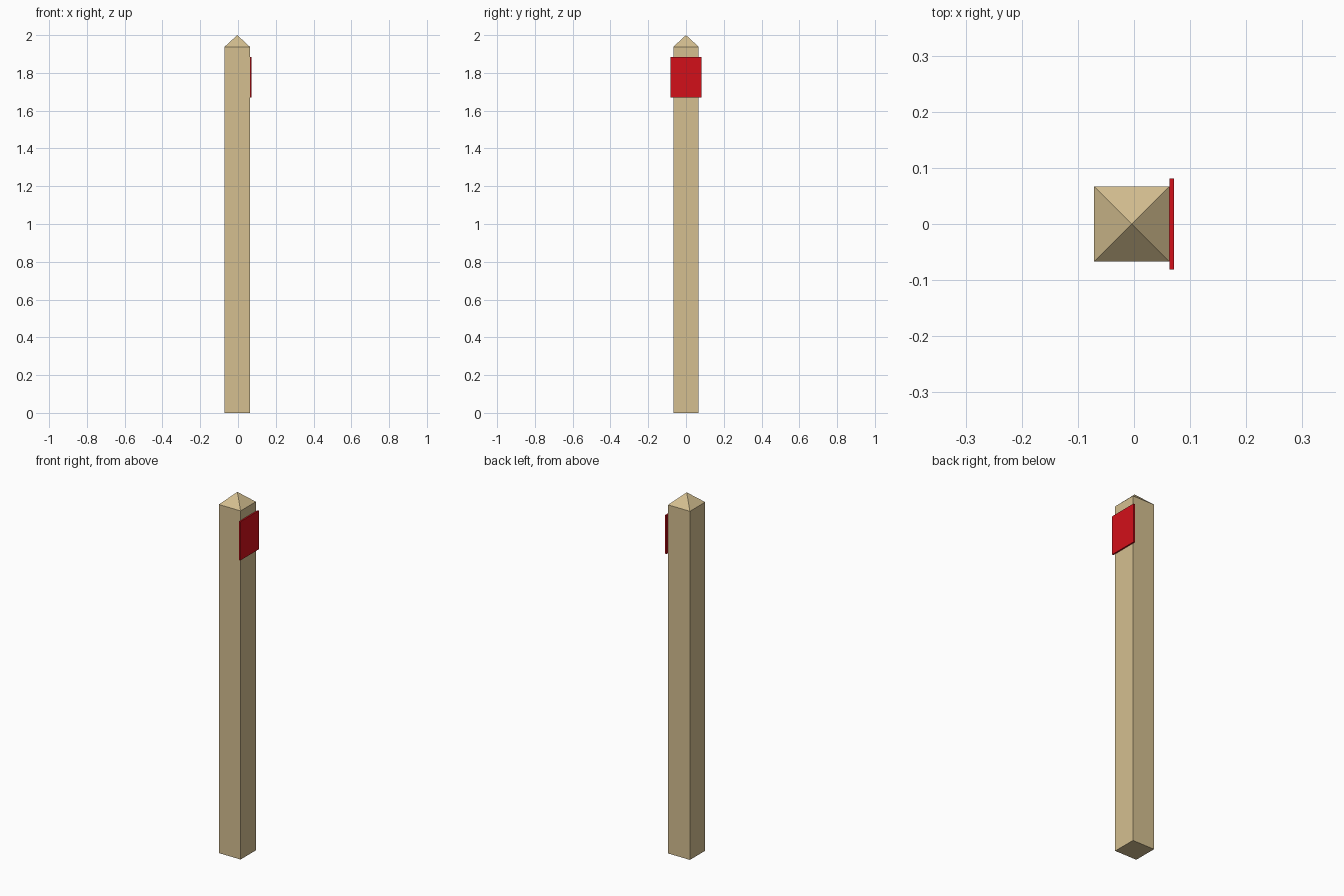
import bpy
import bmesh
from mathutils import Matrix, Vector

if "Cube" in bpy.data.objects:
    bpy.data.objects.remove(bpy.data.objects["Cube"])


def material(name, color):
    mat = bpy.data.materials.new(name)
    mat.diffuse_color = (*color, 1)
    mat.use_nodes = True
    mat.node_tree.nodes["Principled BSDF"].inputs["Base Color"].default_value = mat.diffuse_color
    return mat


def box(name, low, high, mat, tip_z=None):
    """Axis-aligned box; with tip_z the top face is raised to a point."""
    low, high = Vector(low), Vector(high)
    bm = bmesh.new()
    bmesh.ops.create_cube(bm, size=1, matrix=Matrix.Translation((low + high) / 2)
                          @ Matrix.Diagonal((*(high - low), 1)))
    if tip_z is not None:
        bm.normal_update()
        top = [f for f in bm.faces if f.normal.z > 0.5]
        tip = bmesh.ops.poke(bm, faces=top)["verts"][0]
        tip.co.z = tip_z
    mesh = bpy.data.meshes.new(name)
    bm.to_mesh(mesh)
    bm.free()
    mesh.materials.append(mat)
    obj = bpy.data.objects.new(name, mesh)
    bpy.context.collection.objects.link(obj)
    return obj


wood = material("pale_wood", (0.66, 0.52, 0.28))
red = material("red_paint", (0.65, 0.005, 0.01))

# Square post with a pyramid top
box("post", (-0.071, -0.067, 0), (0.063, 0.067, 1.938), wood, tip_z=2.0)

# Thin marker plate on the right side
box("marker_plate", (0.063, -0.081, 1.67), (0.071, 0.081, 1.885), red)
